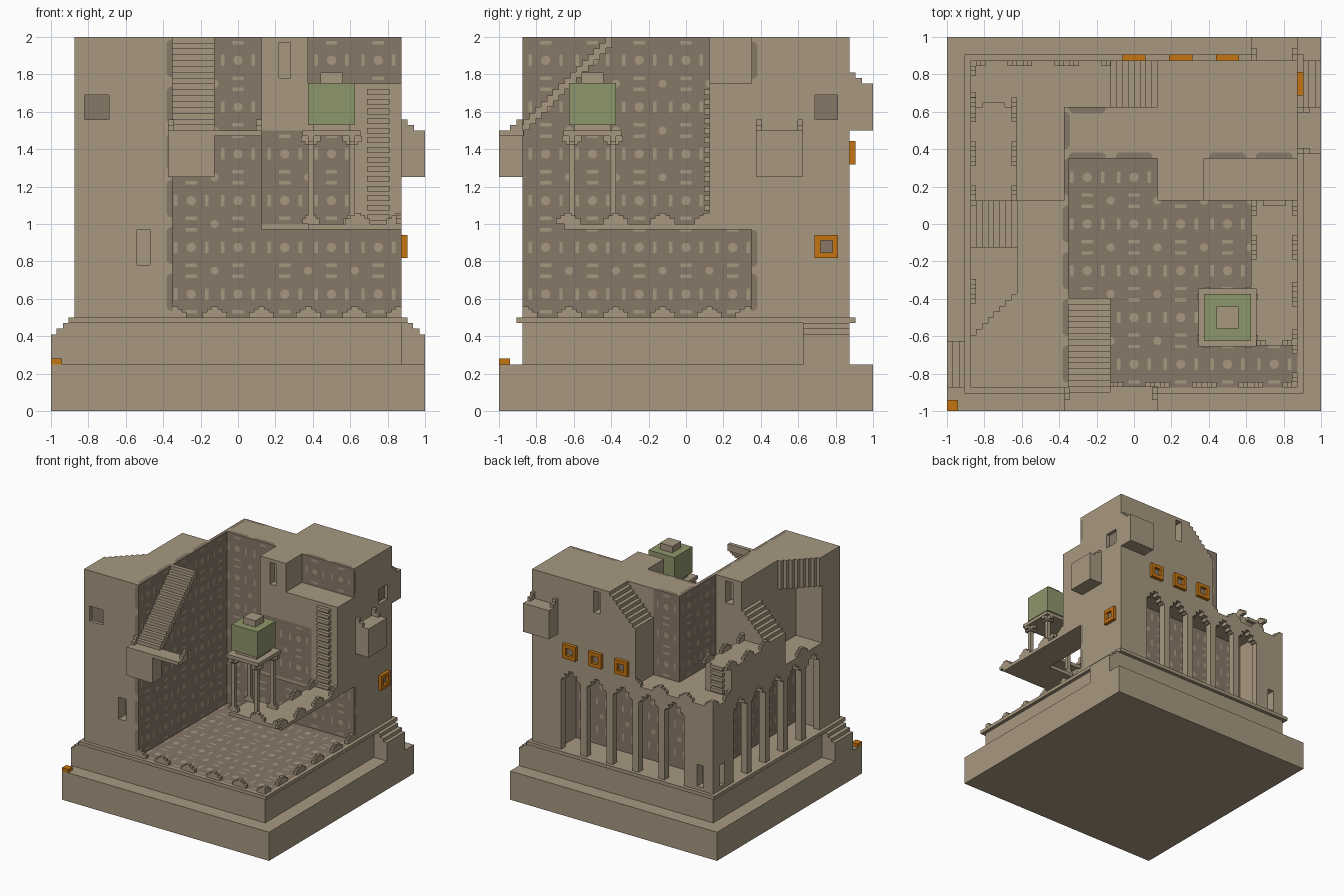
import bpy, bmesh, math
from mathutils import Vector

if "Cube" in bpy.data.objects:
    bpy.data.objects.remove(bpy.data.objects["Cube"], do_unlink=True)


def material(name, rgb):
    m = bpy.data.materials.new(name)
    m.use_nodes = True
    m.diffuse_color = (*rgb, 1)
    m.node_tree.nodes["Principled BSDF"].inputs["Base Color"].default_value = (*rgb, 1)
    return m


STONE = material("sandstone", (0.39, 0.315, 0.218))
DARK = material("dark_stone", (0.245, 0.188, 0.138))
GREEN = material("moss_green", (0.27, 0.305, 0.147))
ORANGE = material("amber", (0.56, 0.178, 0.006))


def finish(name, bm, *mats):
    me = bpy.data.meshes.new(name)
    bm.to_mesh(me)
    bm.free()
    for m in mats:
        me.materials.append(m)
    ob = bpy.data.objects.new(name, me)
    bpy.context.scene.collection.objects.link(ob)
    return ob


def boxes(name, dims, mat=STONE):
    """Each box is x0, x1, y0, y1, z0, z1."""
    bm = bmesh.new()
    for x0, x1, y0, y1, z0, z1 in dims:
        vs = bmesh.ops.create_cube(bm, size=1)["verts"]
        for v in vs:
            v.co = ((x0 + x1) / 2 + v.co.x * (x1 - x0), (y0 + y1) / 2 + v.co.y * (y1 - y0),
                    (z0 + z1) / 2 + v.co.z * (z1 - z0))
    return finish(name, bm, mat)


def block(name, dim, *holes):
    """One wall block with box-shaped openings."""
    ob = boxes(name, [dim])
    if holes:
        cutter = boxes("cutter", holes)
        cutter.hide_render = True
        mod = ob.modifiers.new("openings", "BOOLEAN")
        mod.operation, mod.solver, mod.object = "DIFFERENCE", "EXACT", cutter
        bpy.context.view_layer.objects.active = ob
        bpy.ops.object.modifier_apply(modifier=mod.name)
        bpy.data.objects.remove(cutter, do_unlink=True)
    return ob


def put(axis, pos, a, b):
    co = [a, b]
    co.insert(axis, pos)
    return co


def add_face(bm, axis, pos, sign, pts, index=0):
    f = bm.faces.new([bm.verts.new(put(axis, pos, a, b)) for a, b in pts])
    f.normal_update()
    if f.normal[axis] * sign < 0:
        f.normal_flip()
    f.material_index = index


def panel(name, axis, pos, sign, u0, u1, v0, v1):
    """Dark wall facing with a repeating pattern of light dots and bars."""
    bm = bmesh.new()
    add_face(bm, axis, pos + sign * 0.002, sign, [(u0, v0), (u1, v0), (u1, v1), (u0, v1)])
    phase = 0 if axis == 2 else 0.125

    def spot(a, b, w, h, n):
        if u0 + w <= a <= u1 - w and v0 + h <= b <= v1 - h:
            off = math.pi / 4 if n == 4 else 0
            k = math.sqrt(2) if n == 4 else 1
            pts = [(a + w * k * math.cos(off + i * math.tau / n),
                    b + h * k * math.sin(off + i * math.tau / n)) for i in range(n)]
            add_face(bm, axis, pos + sign * 0.004, sign, pts, 1)

    for i in range(-4, 5):
        for j in range(-4, 9):
            a, b = i * 0.25, j * 0.25 + phase
            spot(a, b, 0.025, 0.025, 12)
            spot(a + 0.125, b + 0.125, 0.022, 0.022, 10)
            for s in (-1, 1):
                spot(a + s * 0.082, b, 0.009, 0.03, 4)
                spot(a, b + s * 0.095, 0.03, 0.009, 4)
    finish(name, bm, DARK, STONE)


def bumps(name, axis, pos, sign, along, edge, inward, centres):
    """Rounded dark tabs wrapping over the edge of a patterned wall."""
    bm = bmesh.new()
    prof = [(-.1, 0), (.1, 0), (.097, .018), (.08, .033), (-.08, .033), (-.097, .018)]
    for c in centres:
        pts = [(c + p, edge + inward * q) for p, q in prof]
        if along == 1:
            pts = [(b, a) for a, b in pts]
        add_face(bm, axis, pos + sign * 0.002, sign, pts)
    finish(name, bm, DARK)


def merlons(name, places, z, along, sign=1, t=0.015, scale=1.0):
    """Small stepped pyramids; along is the axis they spread on."""
    out = []
    for x, y in places:
        for w, h in ((.065, .03), (.04, .045), (.018, .06)):
            w *= scale
            dx, dy = (w, t) if along == 0 else (t, w)
            zz = sorted((z, z + sign * h))
            out.append((max(x - dx, -.875), min(x + dx, .875), max(y - dy, -.875), min(y + dy, .875), *zz))
    boxes(name, out)


# Base, plinth, cornice and the two short outer stairs
boxes("base", [(-1, 1, -1, 1, 0, .25)])
boxes("plinth", [(-.875, .875, -.875, .875, .25, .47)])
boxes("cornice", [(-.905, .905, -.905, .905, .47, .5)])
steps = [(.97, 1, .41), (.935, .97, .44), (.875, .935, .47)]
boxes("right_base_steps", [(a, b, .625, .875, .25, h) for a, b, h in steps])
boxes("left_base_steps", [(-b, -a, -.875, -.625, .25, h) for a, b, h in steps])
boxes("corner_marker", [(-1, -.94, -1, -.94, .25, .28)], ORANGE)

# Tall walls
block("front_left_tower", (-.875, -.35, -.875, -.625, .5, 2),
      (-.54, -.47, -.9, -.78, .78, .97), (-.82, -.69, -.9, -.84, 1.56, 1.69))
boxes("tower_window_back", [(-.82, -.69, -.846, -.84, 1.56, 1.69)], DARK)
block("left_spine", (-.625, -.35, -.625, .125, .5, 2), (-.54, -.47, .05, .2, 1.78, 1.97))
boxes("inner_walls", [(-.375, -.35, .125, .35, .5, 2), (-.375, .125, .35, .625, .5, 2),
                      (.125, .625, .35, .625, .5, 1.22), (-.625, -.375, .125, .625, .5, 1.25)])
block("right_upper_wall", (.125, .875, .35, .875, 1.22, 2),
      (.22, .28, .8, .9, 1.78, 1.97), (.84, .9, .69, .81, 1.56, 1.69))
boxes("right_window_back", [(.84, .846, .69, .81, 1.56, 1.69)], DARK)
boxes("right_lower_wall", [(.625, .875, .35, .875, .5, 1.22)])
boxes("ladder_wall", [(.125, .875, .125, .35, .97, 1.75)])
block("alcove_wall", (.125, .375, .125, .35, 1.75, 2), (.22, .28, .1, .19, 1.78, 1.97))

# Sideways stair under the left roof, a prism with a zigzag plan
d = .25 / 8
boxes("sideways_stair", [(-.625 - (i + 1) * d, -.625 - i * d, -.625, -.375 - i * d, 1.75, 2) for i in range(8)])

# Roof stairs at the back and on the left
boxes("back_stair", [(.125 - (i + 1) * d, .125 - i * d, .625, .875, 1.22, 2 - (i + 1) * d) for i in range(8)])
boxes("left_stair", [(-.625 - (i + 1) * d, -.625 - i * d, -.125, .125, 1.25, 1.78 - (i + 1) * d) for i in range(8)])

# Arcade with corner pier, columns and terraces
block("corner_pier", (-.875, -.625, .625, .875, .5, 1.25),
      (-.78, -.72, .8, .9, .53, .72), (-.9, -.8, .72, .78, .53, .72))
boxes("arcade_roof", [(-.625, .125, .625, .875, 1.2, 1.25), (-.875, -.625, -.625, .625, 1.2, 1.25),
                      (.125, .625, .625, .875, 1.2, 1.22), (-.875, -.625, .125, .625, 1.25, 1.5)])
back_cols = [(-.625 + .25 * i, .845) for i in range(6)]
left_cols = [(-.845, -.625 + .25 * i) for i in range(6)]
boxes("arcade_columns", [(x - .03, x + .03, y - .03, y + .03, .5, 1.2) for x, y in back_cols + left_cols])
for name, cols, ax in (("back_arch", back_cols, 0), ("left_arch", left_cols, 1)):
    merlons(name + "_upper", cols, 1.2, ax, -1, .03, 1.6)
    merlons(name + "_corbels", cols, 1.16, ax, -1, .03, 1.1)
merlons("back_parapet", [(-.86 + .25 * i, .86) for i in range(4)], 1.25, 0)
merlons("left_low_parapet", [(-.86, .86), (-.86, .64), (-.86, -.36)], 1.25, 1)
merlons("left_high_parapet", [(x, y) for x in (-.86, -.64) for y in (.14, .375, .61)], 1.5, 1)

# Open room edge and the upper platform
boxes("platform", [(.375, .875, -.65, -.35, .97, 1), (.625, .875, -.65, .125, .97, 1)])
merlons("front_floor_edge", [(-.125 + .25 * i, -.86) for i in range(4)] + [(-.34, -.86), (.86, -.86)], .5, 0)
merlons("right_floor_edge", [(.86, -.86 if i == 0 else -.875 + .25 * i) for i in range(5)] + [(.86, .33)], .5, 1)
merlons("platform_edge", [(.86, y) for y in (-.63, -.375, -.125, .11)], 1, 1)
merlons("platform_inner_edge", [(.64, y) for y in (-.125, .11)], 1, 1)
merlons("platform_front_edge", [(.86, -.635), (.64, -.635)], 1, 0)

# Pavilion with the green cube
posts = [(x, y) for x in (.39, .61) for y in (-.61, -.39)]
boxes("pavilion_posts", [(x - .016, x + .016, y - .016, y + .016, 1, 1.47) for x, y in posts])
merlons("pavilion_feet", posts, 1, 0, 1, .016, .7)
merlons("pavilion_heads", posts, 1.47, 0, -1, .016, .8)
merlons("pavilion_heads_side", posts, 1.47, 1, -1, .016, .8)
boxes("pavilion_cap", [(.345, .655, -.655, -.345, 1.47, 1.5), (.4, .6, -.6, -.4, 1.5, 1.53)])
boxes("green_cube", [(.375, .625, -.625, -.375, 1.53, 1.755)], GREEN)
boxes("cube_knob", [(.44, .56, -.56, -.44, 1.755, 1.81)])

# Hanging stair with its landing
boxes("hanging_stair", [(-.35, -.125, -.9 + i * d, -.9 + (i + 1.1) * d, 1.44 + (i + 1) * d, 1.5 + (i + 1) * d)
                        for i in range(16)])
boxes("landing", [(-.375, .125, -1, -.87, 1.47, 1.5), (-.375, -.125, -1, -.875, 1.25, 1.47)])

# Balconies, with stepped cheeks at both ends
boxes("right_balcony", [(.875, 1, .375, .625, 1.25, 1.5)])
boxes("back_balcony", [(.625, .875, .875, 1, 1.5, 1.75)])
cheek = ((.875, .94, .03), (.875, .905, .06))
boxes("right_balcony_cheeks", [(a, b, y, y + .03, 1.5, 1.5 + h) for a, b, h in cheek for y in (.375, .595)])
boxes("back_balcony_cheeks", [(x, x + .03, a, b, 1.75, 1.75 + h) for a, b, h in cheek for x in (.625, .845)])
boxes("landing_cheeks", [(x, x + .03, -b, -a, 1.5, 1.5 + h) for a, b, h in cheek for x in (-.375, .095)])

# Ladders
boxes("front_ladder", [(.69, .81, .095, .125, 1.02 + i * .0515, 1.05 + i * .0515) for i in range(14)])
boxes("back_ladder", [(-.81, -.69, .625, .65, 1.27 + i * .05, 1.3 + i * .05) for i in range(5)])


# Amber window frames
def frame(name, axis, u, z):
    r, h = .0625, .032
    parts = [(u - r, u + r, z + h, z + r), (u - r, u + r, z - r, z - h),
             (u - r, u - h, z - h, z + h), (u + h, u + r, z - h, z + h)]
    back = (u - h, u + h, z - h, z + h)
    if axis == 1:
        boxes(name, [(a, b, .875, .905, c, e) for a, b, c, e in parts], ORANGE)
        boxes(name + "_pane", [(*back[:2], .872, .88, *back[2:])], DARK)
    else:
        boxes(name, [(.875, .905, *p) for p in parts], ORANGE)
        boxes(name + "_pane", [(.872, .88, *back)], DARK)


for i in range(3):
    frame("back_window_%d" % (i + 1), 1, .25 * i, 1.38)
frame("right_window", 0, .75, .88)

# Patterned dark facings
panel("room_floor", 2, .5, 1, -.35, .875, -.875, .35)
panel("left_room_wall", 0, -.35, 1, -.875, .35, .5, 2)
panel("back_room_wall", 1, .35, -1, -.35, .125, .5, 2)
panel("under_platform_wall", 1, .35, -1, .125, .875, .5, .97)
panel("alcove_facing", 1, .35, -1, .375, .875, 1.75, 2)
panel("ladder_wall_facing", 1, .125, -1, .125, .625, 1, 1.5)
panel("arcade_back_facing", 1, .625, 1, -.625, .625, .5, 1.2)
panel("arcade_left_facing", 0, -.625, -1, -.625, .625, .5, 1.2)
panel("terrace_back_facing", 1, .625, 1, -.375, -.125, 1.25, 2)
panel("terrace_left_facing", 0, -.375, -1, .125, .625, 1.25, 2)

# Tabs over the edges of the facings
bumps("tower_front_tabs", 1, -.875, -1, 1, -.35, -1, [.635 + .25 * i for i in range(6)])
bumps("right_edge_tabs", 0, .875, 1, 1, .35, 1, [.635, .87, 1.875])
bumps("left_roof_tabs", 2, 2, 1, 1, -.35, -1, [-.75 + .25 * i for i in range(4)])
bumps("left_roof_thin_tabs", 2, 2, 1, 1, -.35, -.75, [.25])
bumps("back_roof_tabs", 2, 2, 1, 0, .35, 1, [-.25, 0, .5, .75])
bumps("terrace_roof_tabs", 2, 2, 1, 0, .625, -1, [-.25])
bumps("terrace_side_tabs", 2, 2, 1, 1, -.375, 1, [.5])
